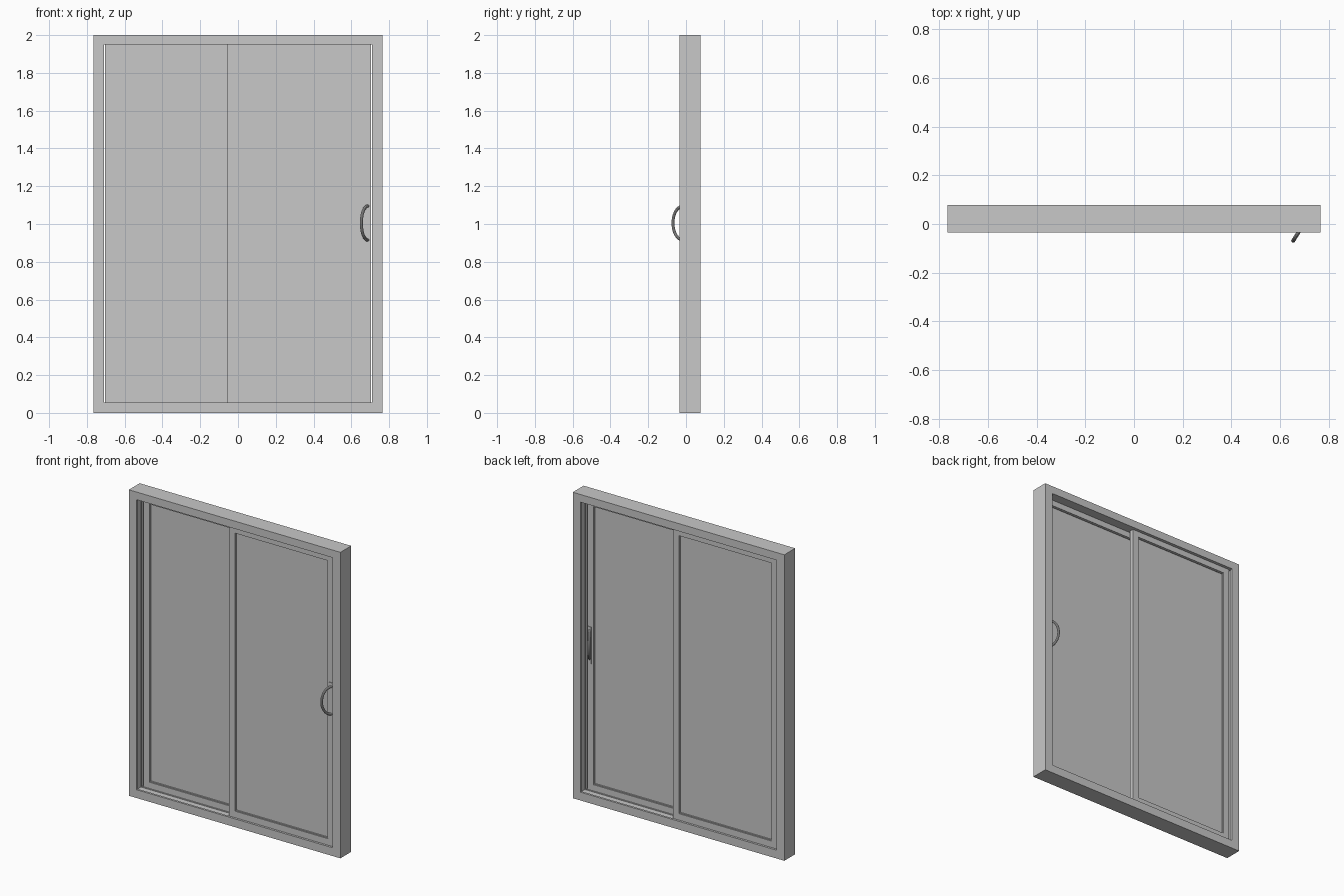
import bpy, bmesh, math

cube = bpy.data.objects.get("Cube")
if cube:
    bpy.data.objects.remove(cube)

grey = bpy.data.materials.new("light_grey")
grey.use_nodes = True
grey.diffuse_color = (0.58, 0.58, 0.58, 1)
grey.node_tree.nodes["Principled BSDF"].inputs["Base Color"].default_value = (0.58, 0.58, 0.58, 1)

MID = 0.021      # depth of the plane between the two panels
BOTTOM, TOP = 0.048, 1.957


def finish(name, bm):
    bmesh.ops.recalc_face_normals(bm, faces=bm.faces[:])
    mesh = bpy.data.meshes.new(name)
    bm.to_mesh(mesh)
    bm.free()
    mesh.materials.append(grey)
    obj = bpy.data.objects.new(name, mesh)
    bpy.context.collection.objects.link(obj)
    return obj


def box(name, x0, x1, y0, y1, z0, z1):
    bm = bmesh.new()
    bmesh.ops.create_cube(bm, size=1)
    for v in bm.verts:
        v.co = ((x0 + x1) / 2 + v.co.x * (x1 - x0),
                (y0 + y1) / 2 + v.co.y * (y1 - y0),
                (z0 + z1) / 2 + v.co.z * (z1 - z0))
    return finish(name, bm)


def ring(name, x0, x1, z0, z1, w, y0, y1):
    """Mitred rectangular frame of width w, from depth y0 to y1."""
    bm = bmesh.new()
    loops = []
    for inset, y in ((0, y0), (w, y0), (w, y1), (0, y1)):
        a, b, c, d = x0 + inset, x1 - inset, z0 + inset, z1 - inset
        loops.append([bm.verts.new((x, y, z)) for x, z in ((a, c), (b, c), (b, d), (a, d))])
    for i in range(4):
        p, q = loops[i], loops[(i + 1) % 4]
        for j in range(4):
            k = (j + 1) % 4
            bm.faces.new((p[j], p[k], q[k], q[j]))
    return finish(name, bm)


# Outer frame with the guide ribs that separate the two tracks
ring("outer_frame", -0.765, 0.765, 0, 2, 0.05, -0.035, 0.077)
for side, y0, y1 in (("front", -0.035, -0.021), ("middle", MID - 0.003, MID + 0.003),
                     ("back", 0.063, 0.077)):
    ring(side + "_track_rib", -0.7655 + 0.05, 0.7155, BOTTOM, TOP, 0.006, y0, y1)

# Two sliding panels, each a half turn of the other
for side, s in (("front", 1), ("back", -1)):
    x0, x1 = sorted((-0.055 * s, 0.703 * s))
    z0, z1 = BOTTOM + 0.002, TOP - 0.002

    def depth(a, b):
        return sorted((MID - s * a, MID - s * b))

    ring(side + "_panel_frame", x0, x1, z0, z1, 0.043, *depth(0.006, 0.036))
    ring(side + "_glazing_bead", x0 + 0.042, x1 - 0.042, z0 + 0.042, z1 - 0.042,
         0.006, *depth(0.011, 0.031))
    box(side + "_glass", x0 + 0.045, x1 - 0.045, *depth(0.018, 0.024), z0 + 0.045, z1 - 0.045)

# Bowed pull handles on both faces of the front panel's outer stile
for side, base_y, s in (("front", -0.015, -1), ("back", 0.015, 1)):
    box(side + "_handle_plate", 0.672, 0.7, *sorted((base_y, base_y + s * 0.004)), 0.88, 1.12)
    curve = bpy.data.curves.new(side + "_handle", "CURVE")
    curve.dimensions = "3D"
    curve.bevel_depth = 0.008
    curve.bevel_resolution = 3
    curve.use_fill_caps = True
    spline = curve.splines.new("POLY")
    steps = 20
    spline.points.add(steps)
    for i, point in enumerate(spline.points):
        t = math.pi * i / steps
        bow = math.sin(t)
        point.co = (0.687 - 0.034 * bow, base_y + s * 0.054 * bow, 1.005 - 0.09 * math.cos(t), 1)
    handle = bpy.data.objects.new(side + "_handle", curve)
    bpy.context.collection.objects.link(handle)
    curve.materials.append(grey)
    bpy.ops.object.select_all(action="DESELECT")
    handle.select_set(True)
    bpy.context.view_layer.objects.active = handle
    bpy.ops.object.convert(target="MESH")
    bpy.ops.object.shade_smooth_by_angle()
